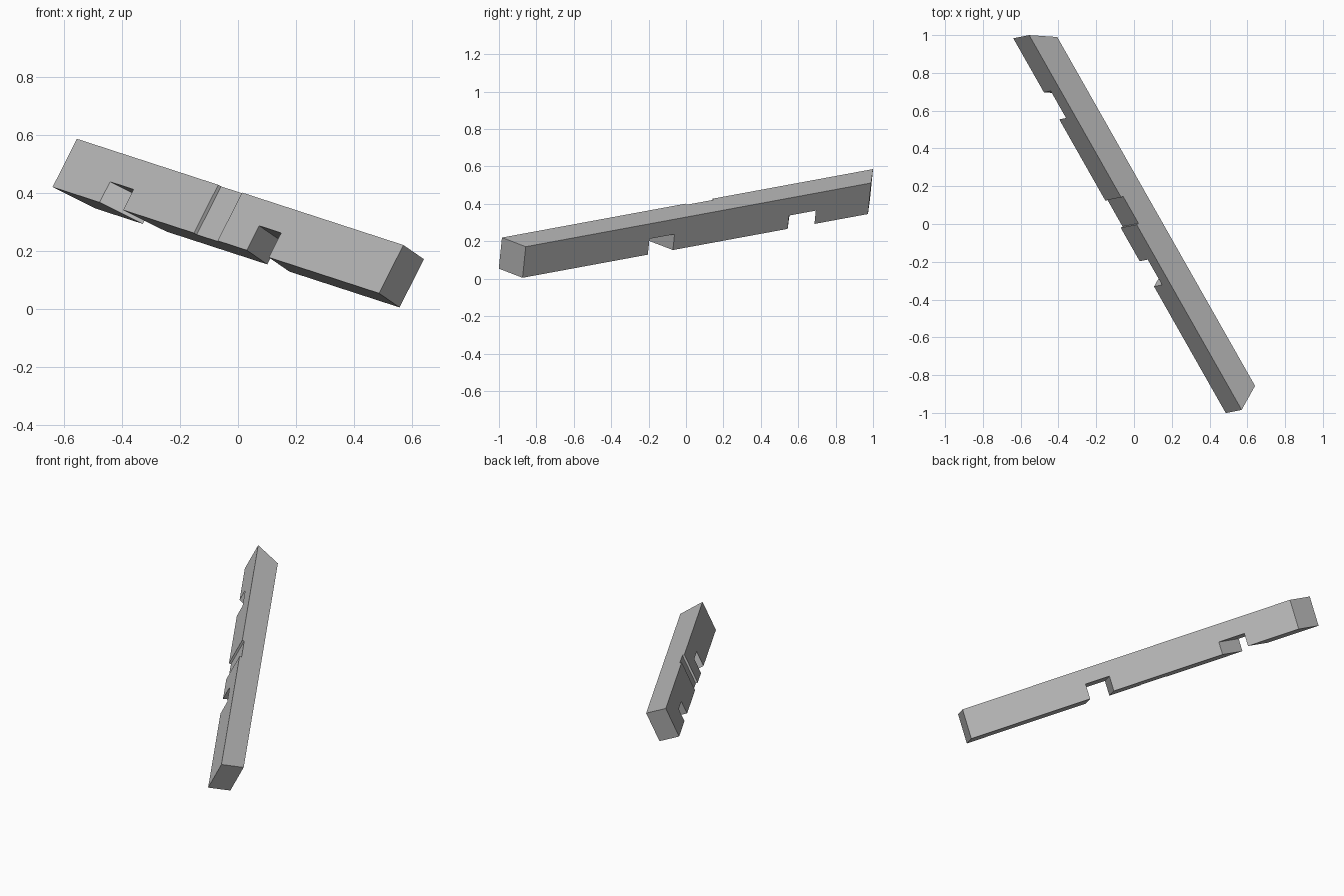
import bpy
import bmesh
from mathutils import Vector, Matrix

if "Cube" in bpy.data.objects:
    bpy.data.objects.remove(bpy.data.objects["Cube"], do_unlink=True)

HEIGHT, THICK, LENGTH = 0.187, 0.138, 2.31
CORNER = Vector((-0.555, 1.0, 0.586))

# Beam frame: along the length, down the height, through the thickness
along = (Vector((0.57, -0.984, 0.22)) - CORNER).normalized()
down = Vector((-0.47, -0.05, -0.877))
down = (down - along * down.dot(along)).normalized()
through = along.cross(down)
frame = Matrix((along, down, through)).transposed().to_4x4()
frame.translation = CORNER

grey = bpy.data.materials.new("plain grey")
grey.use_nodes = True
colour = (0.5, 0.5, 0.5, 1)
grey.diffuse_color = colour
grey.node_tree.nodes["Principled BSDF"].inputs["Base Color"].default_value = colour


def prism(name, outline, top, bottom):
    """Extrude a length/thickness outline down the beam's height."""
    bm = bmesh.new()
    face = bm.faces.new([bm.verts.new((u, top, w)) for u, w in outline])
    grown = bmesh.ops.extrude_face_region(bm, geom=[face])["geom"]
    moved = [v for v in grown if isinstance(v, bmesh.types.BMVert)]
    bmesh.ops.translate(bm, verts=moved, vec=(0, bottom - top, 0))
    bmesh.ops.recalc_face_normals(bm, faces=bm.faces[:])
    mesh = bpy.data.meshes.new(name)
    bm.to_mesh(mesh)
    bm.free()
    mesh.materials.append(grey)
    obj = bpy.data.objects.new(name, mesh)
    obj.matrix_world = frame
    bpy.context.collection.objects.link(obj)
    return obj


# Beam with mitred ends and a shallow housing across the middle of its face
left_slant, right_slant, housing = 0.093, -0.067, 0.013
beam = prism("notched_beam", [
    (0, 0), (1.0, 0), (1.0, housing), (1.168, housing), (1.168, 0),
    (LENGTH, 0), (LENGTH + right_slant, THICK), (left_slant, THICK)], 0, HEIGHT)

# Lap notches in the lower edge, each parallel to the nearer end
for name, start, end, slant, depth in (
        ("left_notch_cutter", 0.333, 0.5, left_slant, 0.08),
        ("right_notch_cutter", 1.374, 1.53, right_slant, 0.095)):
    near, far = -0.03, THICK + 0.03
    shift = slant / THICK
    cutter = prism(name, [
        (start + shift * near, near), (end + shift * near, near),
        (end + shift * far, far), (start + shift * far, far)],
        HEIGHT - depth, HEIGHT + 0.05)
    cutter.hide_render = True
    cut = beam.modifiers.new(name, "BOOLEAN")
    cut.operation, cut.solver, cut.object = "DIFFERENCE", "EXACT", cutter
    bpy.context.view_layer.objects.active = beam
    bpy.ops.object.modifier_apply(modifier=cut.name)
    bpy.data.objects.remove(cutter, do_unlink=True)
